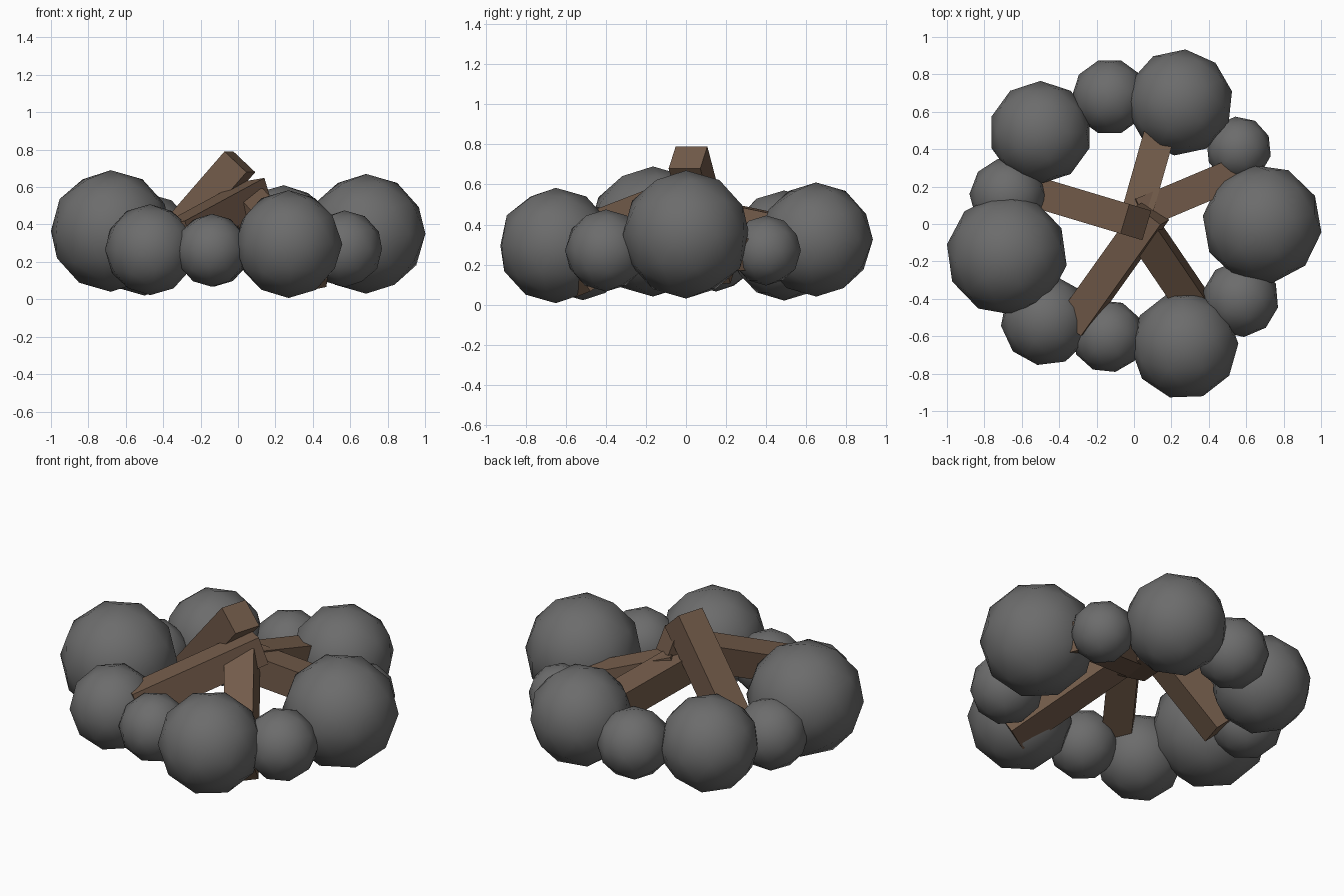
import bpy, math
from mathutils import Vector, Matrix

if "Cube" in bpy.data.objects:
    bpy.data.objects.remove(bpy.data.objects["Cube"])

wood = bpy.data.materials.new("wood")
wood.diffuse_color = (0.17, 0.105, 0.068, 1)
wood.use_nodes = True
wood.node_tree.nodes["Principled BSDF"].inputs["Base Color"].default_value = wood.diffuse_color
stone_grey = bpy.data.materials.new("stone_grey")
stone_grey.diffuse_color = (0.15, 0.15, 0.15, 1)
stone_grey.use_nodes = True
stone_grey.node_tree.nodes["Principled BSDF"].inputs["Base Color"].default_value = stone_grey.diffuse_color


def stone(i, x, y, z, r, turn):
    bpy.ops.mesh.primitive_ico_sphere_add(subdivisions=2, radius=r, location=(x, y, z),
                                          rotation=(0, 0, math.radians(turn)))
    ob = bpy.context.object
    ob.name = f"ring_stone_{i}"
    ob.data.materials.append(stone_grey)
    bpy.ops.object.shade_smooth()


def log(i, top, foot, roll, width=0.165):
    # square log whose axis runs from foot to top
    top, foot = Vector(top), Vector(foot)
    axis = (top - foot).normalized()
    side = axis.cross(Vector((0, 0, 1))).normalized()
    up = side.cross(axis)
    frame = Matrix((side, up, axis)).transposed()
    frame = frame @ Matrix.Rotation(math.radians(roll), 3, 'Z')
    bpy.ops.mesh.primitive_cube_add(size=1)
    ob = bpy.context.object
    ob.name = f"log_{i}"
    ob.matrix_world = (Matrix.Translation((top + foot) / 2) @ frame.to_4x4()
                       @ Matrix.Diagonal((width, width, (top - foot).length, 1)))
    ob.data.materials.append(wood)


# Ring of stones: x, y, z, radius, turn
stones = [
    (0.685, 0.0, 0.35, 0.32, 10),
    (0.57, -0.40, 0.27, 0.205, 5),
    (0.27, -0.65, 0.295, 0.288, 20),
    (-0.14, -0.60, 0.262, 0.195, 12),
    (-0.47, -0.515, 0.265, 0.243, 25),
    (-0.68, -0.165, 0.365, 0.325, 8),
    (-0.675, 0.15, 0.27, 0.205, 15),
    (-0.50, 0.49, 0.295, 0.275, 0),
    (-0.13, 0.68, 0.27, 0.203, 18),
    (0.245, 0.65, 0.325, 0.285, 30),
    (0.56, 0.40, 0.27, 0.175, 6),
]
for i, s in enumerate(stones, 1):
    stone(i, *s)

# Stacked logs leaning together: top centre, foot centre, roll
logs = [
    ((0.01, 0.01, 0.735), (-0.49, 0.16, 0.16), 0),
    ((0.10, 0.06, 0.56), (-0.325, -0.535, 0.33), 8),
    ((0.05, -0.03, 0.51), (0.41, -0.56, 0.12), 12),
    ((0.02, 0.05, 0.46), (0.66, 0.32, 0.25), 0),
    ((-0.01, -0.03, 0.47), (0.18, 0.64, 0.33), 0),
]
for i, l in enumerate(logs, 1):
    log(i, *l)
